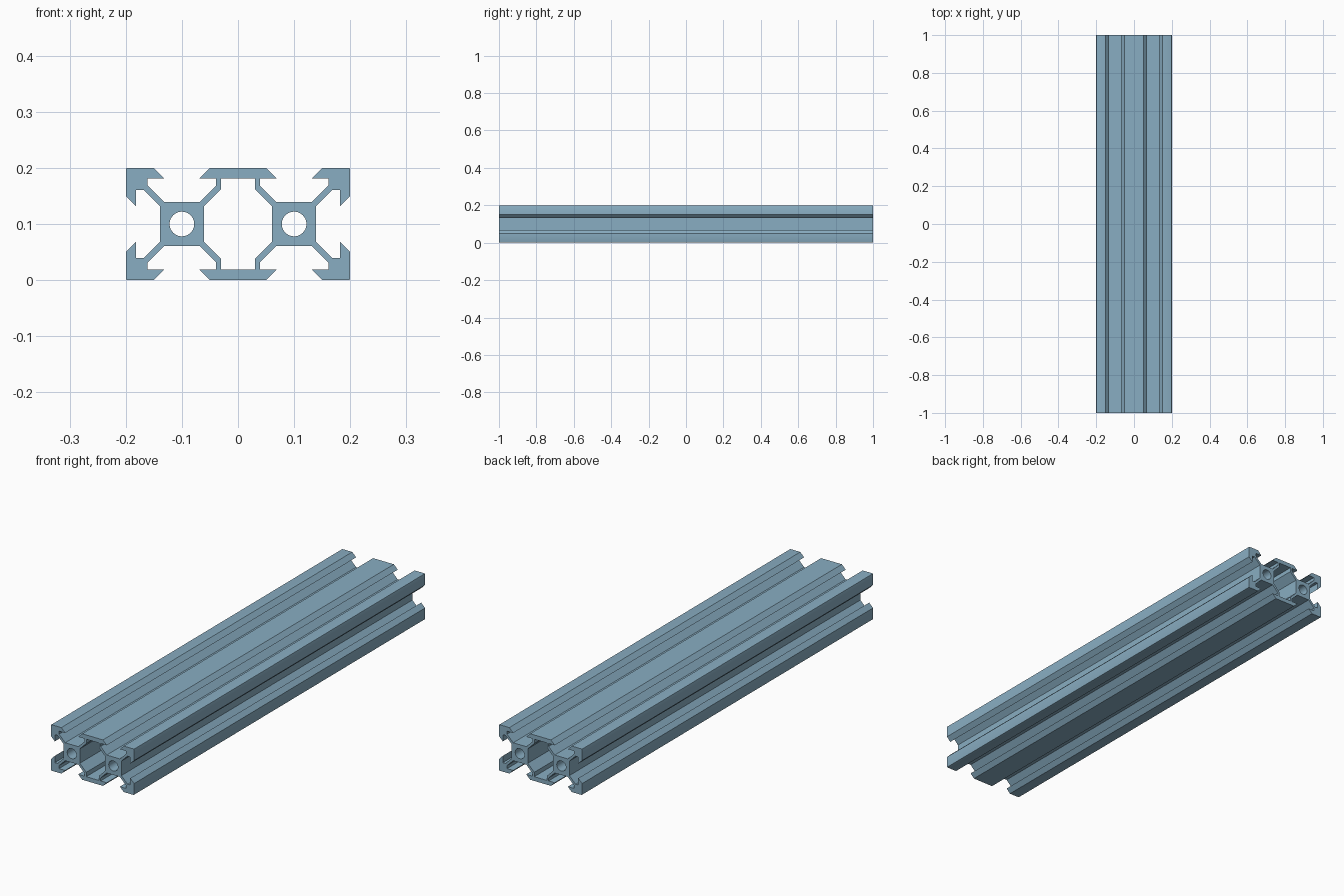
import bpy, bmesh, math

if "Cube" in bpy.data.objects:
    bpy.data.objects.remove(bpy.data.objects["Cube"])

LENGTH = 2.0
HEIGHT = 0.2
CORE_X = 0.1       # distance of each core from the middle
BORE_R = 0.022

# Quarter of the outer outline (x > 0, z > 0), from the middle plate to the side slot
OUTER = [(.05, .1), (.0685, .0815), (.039, .0815), (.039, .0685), (.0685, .039),
         (.1315, .039), (.161, .0685), (.161, .0815), (.1315, .0815), (.15, .1),
         (.197, .1), (.1991, .0991), (.2, .097), (.2, .05), (.1815, .0315),
         (.1815, .061), (.1685, .061), (.139, .0315)]
# Quarter of the central hollow
HOLLOW = [(.03, .0815), (.03, .0625), (.061, .0315)]


def four_way(quarter):
    """Mirror a quarter outline across both axes into a closed loop."""
    half = quarter + [(x, -z) for x, z in reversed(quarter)]
    return half + [(-x, z) for x, z in reversed(half)]


def circle(cx, r, n=40):
    return [(cx + r * math.cos(2 * math.pi * i / n), r * math.sin(2 * math.pi * i / n))
            for i in range(n)]


# Cross-section with hollow and two bores, extruded along the length
curve = bpy.data.curves.new("rail_section", "CURVE")
curve.dimensions = "2D"
curve.fill_mode = "BOTH"
curve.extrude = LENGTH / 2
for loop in (four_way(OUTER), four_way(HOLLOW),
             circle(-CORE_X, BORE_R), circle(CORE_X, BORE_R)):
    spline = curve.splines.new("POLY")
    spline.points.add(len(loop) - 1)
    for point, (x, z) in zip(spline.points, loop):
        point.co = (x, z, 0, 1)
    spline.use_cyclic_u = True

section = bpy.data.objects.new("rail_section", curve)
bpy.context.collection.objects.link(section)
bpy.context.view_layer.update()
depsgraph = bpy.context.evaluated_depsgraph_get()
mesh = bpy.data.meshes.new_from_object(section.evaluated_get(depsgraph))
bpy.data.objects.remove(section)

# Stand the section upright, weld the caps to the walls
bm = bmesh.new()
bm.from_mesh(mesh)
for v in bm.verts:
    x, y, z = v.co
    v.co = (x, -z, y + HEIGHT / 2)
bmesh.ops.remove_doubles(bm, verts=bm.verts, dist=1e-5)
bmesh.ops.recalc_face_normals(bm, faces=bm.faces)
bm.to_mesh(mesh)
bm.free()

rail = bpy.data.objects.new("slotted_rail", mesh)
bpy.context.collection.objects.link(rail)

# Blue-grey metal
metal = bpy.data.materials.new("blue_grey_metal")
metal.diffuse_color = (0.25, 0.42, 0.54, 1)
metal.use_nodes = True
metal.node_tree.nodes["Principled BSDF"].inputs["Base Color"].default_value = metal.diffuse_color
mesh.materials.clear()
mesh.materials.append(metal)
for poly in mesh.polygons:
    poly.material_index = 0

# Smooth bores, sharp edges elsewhere
bpy.context.view_layer.objects.active = rail
rail.select_set(True)
bpy.ops.object.shade_smooth_by_angle(angle=math.radians(25))
